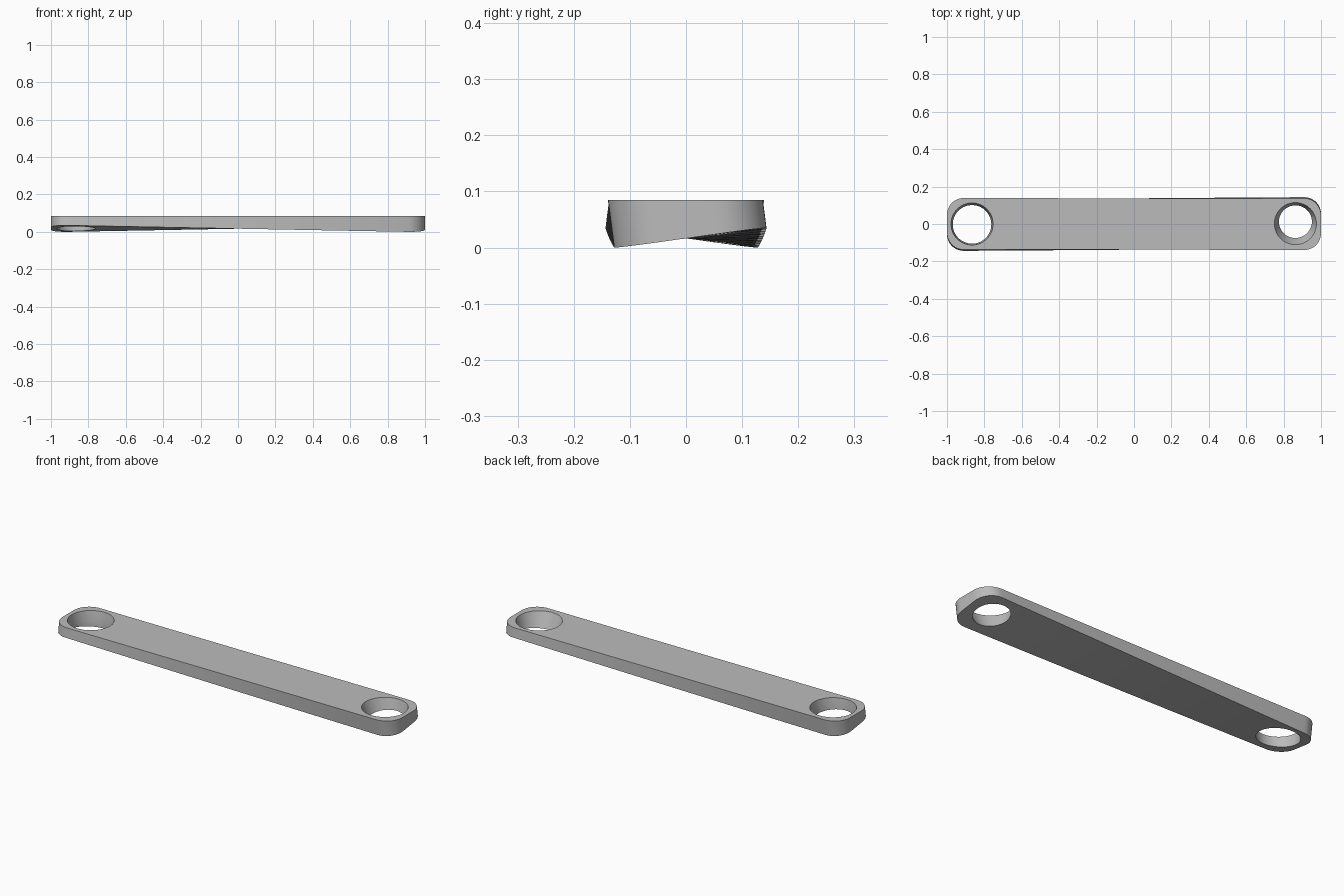
import bpy, bmesh
from math import radians, sin, cos, pi, sqrt

cube = bpy.data.objects.get("Cube")
if cube:
    bpy.data.objects.remove(cube, do_unlink=True)

HALF_WIDTH, CORNER, TOP = 0.137, 0.09, 0.085
AXIS_Z, DROP, TWIST = 0.077, 0.06, radians(8)

grey = bpy.data.materials.new("plain_grey")
grey.use_nodes = True
colour = (0.5, 0.5, 0.5, 1)
grey.diffuse_color = colour
grey.node_tree.nodes["Principled BSDF"].inputs["Base Color"].default_value = colour


def make_object(name, bm):
    bmesh.ops.recalc_face_normals(bm, faces=bm.faces)
    mesh = bpy.data.meshes.new(name)
    bm.to_mesh(mesh)
    bm.free()
    mesh.materials.append(grey)
    obj = bpy.data.objects.new(name, mesh)
    bpy.context.collection.objects.link(obj)
    return obj


def loft(name, rings):
    bm = bmesh.new()
    loops = [[bm.verts.new(p) for p in ring] for ring in rings]
    for a, b in zip(loops, loops[1:]):
        for i in range(len(a)):
            j = (i + 1) % len(a)
            bm.faces.new((a[i], a[j], b[j], b[i]))
    bm.faces.new(loops[0])
    bm.faces.new(loops[-1])
    return make_object(name, bm)


def section(x, half):
    """Box section turned about the long axis, with its top cut level."""
    a = TWIST * x
    ring = []
    for side in (-1, 1):
        low = (side * half * cos(a) + DROP * sin(a),
               AXIS_Z + side * half * sin(a) - DROP * cos(a))
        rise = TOP - low[1]
        high = (low[0] - rise * sin(a) / cos(a), TOP)
        ring += [low, high] if side < 0 else [high, low]
    return [(x, y, z) for y, z in ring]


# Twisted bar with rounded corners
arc = [i * pi / 24 for i in range(13)]
half_end = [(1 - CORNER + CORNER * cos(t), HALF_WIDTH - CORNER + CORNER * sin(t)) for t in arc]
middle = [(-0.91 + 1.82 * i / 40, HALF_WIDTH) for i in range(1, 40)]
stations = [(-x, h) for x, h in half_end] + middle + half_end[::-1]
bar = loft("twisted_bar", [section(x, h) for x, h in stations])


def bore(name, x, profile):
    """Round cutter; profile gives (radius, height, sideways shift)."""
    rings = [[(x + r * cos(k * pi / 32), s + r * sin(k * pi / 32), z) for k in range(64)]
             for r, z, s in profile]
    cutter = loft(name, rings)
    cutter.hide_render = True
    return cutter


# Tapered hole at each end
holes = [
    bore("left_hole_cutter", 0.863, [(0.08, -0.005, 0.011), (0.1125, TOP, 0.002), (0.1125, 0.1, 0.002)]),
    bore("right_hole_cutter", -0.866, [(0.103, -0.005, -0.002), (0.103, 0.03, -0.002),
                                       (0.1125, TOP, 0), (0.1125, 0.1, 0)]),
]
bpy.context.view_layer.objects.active = bar
bar.select_set(True)
for cutter in holes:
    cut = bar.modifiers.new("hole", "BOOLEAN")
    cut.operation, cut.solver, cut.object = "DIFFERENCE", "EXACT", cutter
    bpy.ops.object.modifier_apply(modifier=cut.name)
    bpy.data.objects.remove(cutter, do_unlink=True)

bpy.ops.object.shade_smooth_by_angle(angle=radians(30))
